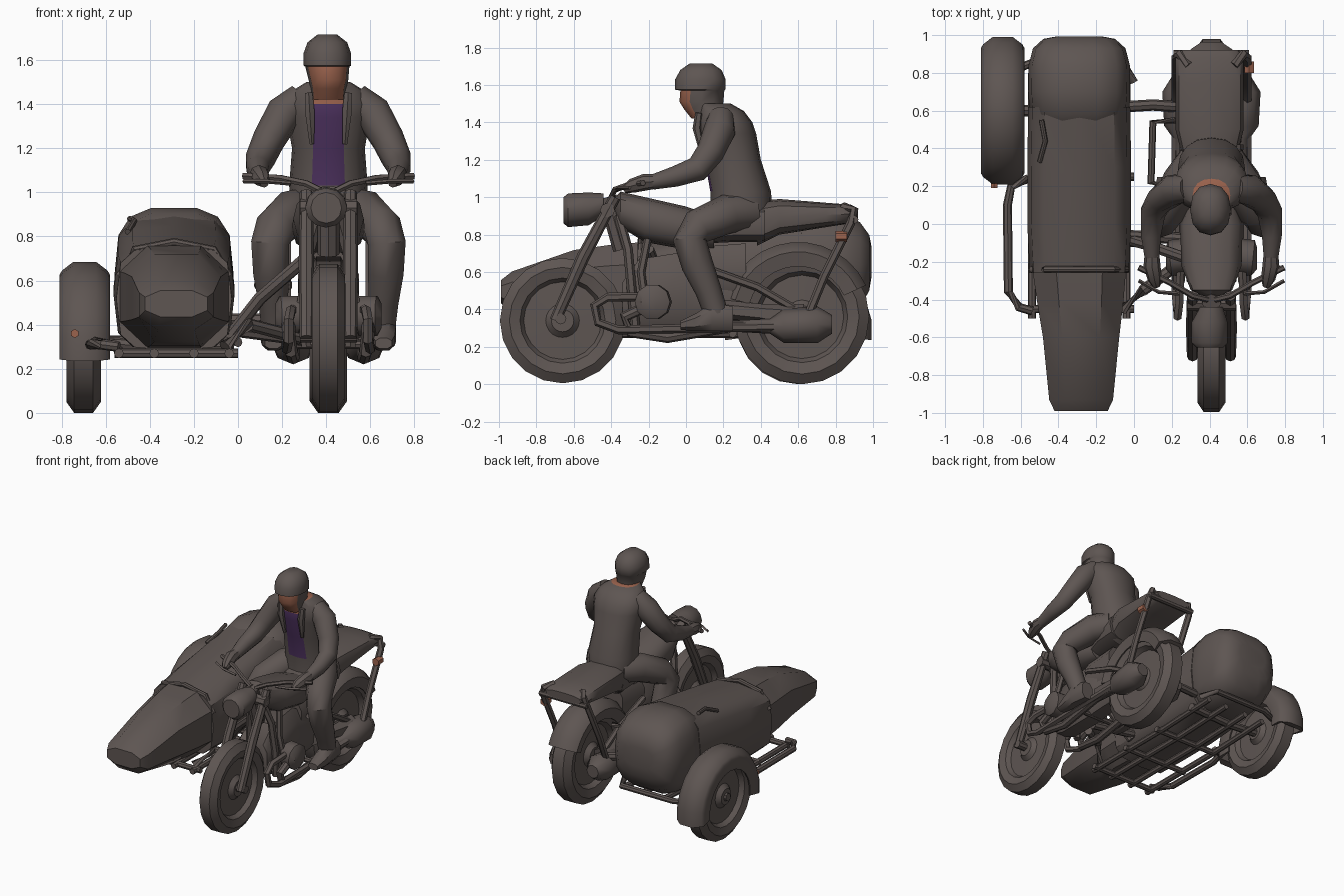
import bpy, bmesh, math
from mathutils import Vector

M = 0.41   # centre plane of the motorcycle
S = -0.29  # centre plane of the sidecar


def material(name, rgb):
    m = bpy.data.materials.new(name)
    m.diffuse_color = (*rgb, 1)
    return m


MATS = [material("dark grey", (0.112, 0.092, 0.085)),
        material("skin orange", (0.33, 0.125, 0.075)),
        material("purple shirt", (0.075, 0.032, 0.115))]


def grid(name, rings, wrap=False, rule=None, angle=40):
    """Skin a list of closed rings; rule(centre) gives a material index."""
    bm = bmesh.new()
    vs = [[bm.verts.new(p) for p in r] for r in rings]
    k, n = len(vs), len(vs[0])
    for i in range(k if wrap else k - 1):
        for j in range(n):
            a, b = vs[i], vs[(i + 1) % k]
            bm.faces.new((a[j], a[(j + 1) % n], b[(j + 1) % n], b[j]))
    if not wrap:
        bm.faces.new(vs[0])
        bm.faces.new(vs[-1])
    bmesh.ops.recalc_face_normals(bm, faces=bm.faces)
    me = bpy.data.meshes.new(name)
    if rule:
        for f in bm.faces:
            f.material_index = rule(f.calc_center_median())
    bm.to_mesh(me)
    bm.free()
    for m in MATS:
        me.materials.append(m)
    ob = bpy.data.objects.new(name, me)
    bpy.context.collection.objects.link(ob)
    bpy.context.view_layer.objects.active = ob
    ob.select_set(True)
    bpy.ops.object.shade_smooth_by_angle(angle=math.radians(angle))
    ob.select_set(False)
    return ob


def loft(name, axis, secs, n=12, p=1.0, rule=None):
    """Sections (t, cx, low, high, half_width) stacked along y or z."""
    rings = []
    for t, cx, lo, hi, w in secs:
        r = []
        for j in range(n):
            a = 2 * math.pi * j / n + (math.pi / n if n < 10 else 0)
            c, s = math.cos(a), math.sin(a)
            u = cx + w * math.copysign(abs(c) ** p, c)
            v = (lo + hi) / 2 + (hi - lo) / 2 * math.copysign(abs(s) ** p, s)
            r.append((u, t, v) if axis == 'y' else (u, v, t))
        rings.append(r)
    return grid(name, rings, rule=rule)


def limb(name, pts, radii, n=8, rule=None):
    """Round tube along a path, with one radius or one for each point."""
    P = [Vector(p) for p in pts]
    if not isinstance(radii, (list, tuple)):
        radii = [radii] * len(P)
    rings = []
    for i, p in enumerate(P):
        d = (P[min(i + 1, len(P) - 1)] - P[max(i - 1, 0)]).normalized()
        ref = Vector((1, 0, 0)) if abs(d.x) < 0.75 else Vector((0, 0, 1))
        u = d.cross(ref).normalized()
        v = d.cross(u)
        rings.append([p + radii[i] * (math.cos(2 * math.pi * j / n) * u + math.sin(2 * math.pi * j / n) * v)
                      for j in range(n)])
    return grid(name, rings, rule=rule)


def pair(name, pts, radii, n=6):
    for s, side in ((-1, "left_"), (1, "right_")):
        limb(side + name, [(M + s * x, y, z) for x, y, z in pts], radii, n)


def lathe(name, c, prof, a0=0, a1=360, n=20, rule=None):
    full = a1 - a0 == 360
    rings = []
    for i in range(n if full else n + 1):
        a = math.radians(a0 + (a1 - a0) * i / n)
        rings.append([(c[0] + x, c[1] + r * math.cos(a), c[2] + r * math.sin(a)) for x, r in prof])
    return grid(name, rings, wrap=full, rule=rule)


def wheel(name, c, R, w):
    half = [(w * .8, .005), (w * .8, .06), (w * .4, .09), (w * .35, R * .62), (w * .8, R * .68), (w, R * .85), (w * .55, R)]
    lathe(name, c, half + [(-x, r) for x, r in reversed(half)])


def fender(name, c, R, w, a0, a1, depth, rule=None):
    half = [(w * .88, R - depth), (w, R - depth * .4), (w * .9, R - .04), (w * .45, R)]
    inner = [(-w * .8, R - depth), (-w * .8, R - .05), (w * .8, R - .05), (w * .8, R - depth)]
    lathe(name, c, half + [(-x, r) for x, r in reversed(half)] + inner, a0, a1, 12, rule)


# Wheels and mudguards
wheel("front_wheel", (M, -.66, .34), .335, .075)
wheel("rear_wheel", (M, .62, .36), .36, .085)
wheel("sidecar_wheel", (-.70, .60, .33), .33, .078)
fender("sidecar_mudguard", (-.695, .60, .29), .395, .115, -8, 188, .15,
       lambda c: 1 if c.y < .38 and c.z > .59 and abs(c.x + .695) < .03 else 0)
fender("rear_mudguard", (M, .60, .36), .40, .12, 25, 165, .13)

# Fork, headlamp and handlebar
pair("fork", [(.10, -.38, 1.0), (.10, -.55, .68), (.10, -.70, .34)], [.03, .035, .03], 8)
limb("front_axle", [(M - .13, -.67, .35), (M + .13, -.67, .35)], .03)
loft("headlamp", 'y', [(-.655, M - .01, .86, 1.0, .07), (-.63, M - .01, .84, 1.02, .095),
                       (-.52, M - .01, .85, 1.025, .095), (-.44, M, .90, 1.02, .06)])
limb("fork_crown", [(M - .13, -.42, .93), (M + .13, -.42, .93)], .04)
pair("handlebar", [(.02, -.40, 1.0), (.10, -.38, 1.04), (.22, -.31, 1.065), (.385, -.23, 1.075)], .016)
pair("brake_lever", [(.17, -.37, 1.04), (.28, -.36, 1.05), (.385, -.30, 1.05)], .01, 4)
limb("steering_head", [(M, -.42, 1.0), (M, -.34, .72)], .05)

# Tank, saddle and pillion seat
loft("fuel_tank", 'y', [(-.38, M, .92, 1.0, .05), (-.35, M, .84, 1.03, .11), (-.22, M, .76, 1.0, .16),
                        (0, M, .72, .95, .165), (.15, M, .72, .9, .12)], 12, .8)
loft("rider_saddle", 'y', [(.05, M, .75, .9, .10), (.25, M, .76, .95, .16), (.42, M, .76, .96, .17)], 12, .7)
loft("pillion_seat", 'y', [(.38, M - .01, .74, .98, .15), (.5, M - .01, .80, .99, .18), (.75, M - .01, .84, .97, .18),
                           (.88, M - .01, .86, .96, .18), (.92, M - .01, .88, .94, .15)], 12, .7)
loft("battery_case", 'y', [(.05, M, .42, .74, .10), (.32, M, .45, .76, .10)], 8, .6)

# Engine, cylinders and exhausts
loft("engine_block", 'y', [(-.34, M, .32, .55, .08), (-.25, M, .28, .68, .11), (0, M, .28, .72, .11),
                           (.2, M, .30, .6, .10), (.36, M, .32, .46, .08)], 8, .7)
pair("cylinder", [(.08, -.16, .44), (.13, -.17, .44), (.14, -.17, .44), (.22, -.18, .44), (.24, -.18, .44)],
     [.07, .07, .095, .095, .06], 10)
pair("exhaust", [(.18, -.20, .42), (.18, -.33, .36), (.17, -.30, .28), (.16, -.1, .25), (.16, .25, .31),
                 (.16, .45, .31), (.16, .52, .31), (.16, .70, .32), (.16, .78, .32)],
     [.03, .03, .03, .03, .03, .04, .09, .10, .05], 8)
pair("drive_cover", [(.09, .2, .40), (.11, .4, .38), (.11, .62, .35)], [.05, .05, .08])

# Motorcycle frame tubes
pair("lower_frame", [(.16, -.12, .47), (.17, -.42, .465), (.18, -.49, .42), (.18, -.47, .33), (.19, -.36, .29),
                     (.19, .10, .30), (.19, .58, .31), (.19, .65, .36), (.19, .74, .58), (.19, .88, .86),
                     (.17, .90, .93), (.12, .84, .95)], .024)
pair("down_tube", [(.04, -.36, .9), (.09, -.31, .72), (.11, -.29, .5), (.10, -.27, .3)], .026)
pair("second_down_tube", [(.08, -.20, .8), (.11, -.24, .6), (.13, -.22, .45)], .022)
pair("upper_stay", [(.12, .1, .62), (.12, .38, .52), (.12, .62, .38)], .022)
limb("tail_bar", [(M - .2, .9, .88), (M + .2, .9, .88)], .022)
limb("foot_rest", [(M - .27, .05, .31), (M + .27, .05, .31)], .02)
limb("tail_light", [(M + .20, .80, .79), (M + .20, .86, .79)], [.03, .03], 6, lambda c: 1)

# Sidecar body
loft("sidecar_nose", 'y', [(-.99, -.28, .43, .56, .15), (-.93, -.28, .37, .61, .18), (-.6, -.28, .31, .73, .215),
                           (-.4, -.285, .29, .76, .245), (-.23, S, .28, .775, .265)], 8, .8)
loft("sidecar_cabin", 'y', [(-.26, S, .28, .755, .262), (0, S, .28, .80, .275), (.3, S, .28, .85, .275),
                            (.62, S, .30, .90, .27)], 12, .55)
loft("sidecar_boot", 'y', [(.52, S, .34, .86, .22), (.58, S, .32, .91, .262), (.70, S, .32, .935, .27),
                           (.84, S, .34, .92, .268), (.93, S, .40, .87, .245), (.98, S, .50, .80, .19),
                           (.993, S, .58, .73, .12)], 14, .65)
limb("cockpit_lip", [(S - .25, -.24, .62), (S - .18, -.24, .74), (S, -.24, .775), (S + .18, -.24, .74),
                     (S + .25, -.24, .62)], .018)
limb("cabin_cover_fold", [(S - .2, .55, .88), (S - .18, .44, .87), (S - .21, .33, .82)], .014)

# Sidecar chassis
for x in (-.54, -.38, -.20, -.04):
    limb("chassis_rail", [(x, -.5, .27), (x, .3, .27), (x, .80, .29)], .022)
for y in (-.45, -.1, .25):
    limb("chassis_cross", [(-.56, y, .27), (0, y, .27)], .022)
limb("sidecar_axle", [(-.78, .6, .33), (-.4, .6, .30), (-.02, .62, .30)], .03)
limb("side_rail", [(-.54, -.46, .30), (-.61, -.44, .31), (-.665, -.36, .31), (-.67, .1, .31), (-.65, .2, .32),
                   (-.56, .24, .31)], .024)
limb("rear_bumper", [(-.62, .82, .33), (-.5, .87, .33), (-.06, .87, .33), (0, .75, .32)], .022)
limb("side_light", [(-.74, .215, .36), (-.74, .19, .36)], .02, 6, lambda c: 1)

# Links from motorcycle to sidecar
for name, pts in (("front_link", [(-.06, -.45, .30), (.05, -.35, .40), (.28, -.18, .34)]),
                  ("middle_link", [(-.05, -.06, .38), (.1, -.07, .36), (.32, -.08, .33)]),
                  ("upper_link", [(-.04, -.08, .34), (.1, -.12, .52), (.33, -.2, .72)]),
                  ("rear_link", [(-.06, .62, .42), (.1, .63, .42), (.24, .62, .38)])):
    limb(name, pts, .03)
limb("side_guard", [(.24, .55, .60), (.10, .54, .60), (.09, .22, .58), (.24, .18, .58)], .02)


# Rider
def coat_colour(c):
    if c.y > .16 or abs(c.x - M) > .06 or c.z < 1.03:
        return 0
    return 1 if c.z > 1.40 else 2


loft("rider_torso", 'z', [(.92, M, .13, .46, .17), (1.03, M, .13, .455, .178), (1.2, M, .10, .40, .165),
                          (1.34, M, .065, .375, .19), (1.40, M, .06, .355, .195), (1.46, M, .07, .31, .165),
                          (1.50, M, .06, .24, .10)], 16, .9, coat_colour)
loft("rider_head", 'z', [(1.42, M, .03, .18, .075), (1.47, M, -.01, .19, .08), (1.51, M, -.035, .20, .09),
                         (1.57, M - .005, -.03, .205, .10), (1.575, M - .005, -.06, .21, .108),
                         (1.63, M - .005, -.058, .212, .108), (1.68, M - .005, -.03, .19, .09),
                         (1.715, M - .005, .02, .14, .045)], 12, .9,
     lambda c: 1 if c.y < .04 and 1.4 < c.z < 1.571 and abs(c.x - M) < .08 else 0)
pair("arm", [(.12, .19, 1.43), (.20, .18, 1.36), (.27, .13, 1.24), (.31, .06, 1.15), (.32, -.06, 1.11),
             (.315, -.18, 1.08)], [.07, .085, .075, .068, .055, .04], 10)
pair("hand", [(.315, -.15, 1.085), (.315, -.22, 1.08), (.30, -.29, 1.06), (.29, -.33, 1.04)],
     [.038, .045, .038, .02], 8)
pair("leg", [(.08, .34, .92), (.16, .22, .91), (.24, .06, .84), (.265, .02, .77), (.26, .06, .64),
             (.25, .12, .50), (.24, .16, .38)], [.10, .105, .095, .09, .085, .07, .065], 10)
for s, side in ((-1, "left"), (1, "right")):
    loft(side + "_boot", 'y', [(-.03, M + s * .25, .29, .34, .04), (.05, M + s * .25, .28, .38, .055),
                               (.14, M + s * .25, .28, .44, .06), (.25, M + s * .24, .28, .42, .05)], 8, .8)
# Coat lapels
pair("coat_lapel", [(.09, .07, 1.45), (.085, .06, 1.37), (.075, .09, 1.22)], [.02, .025, .012])
